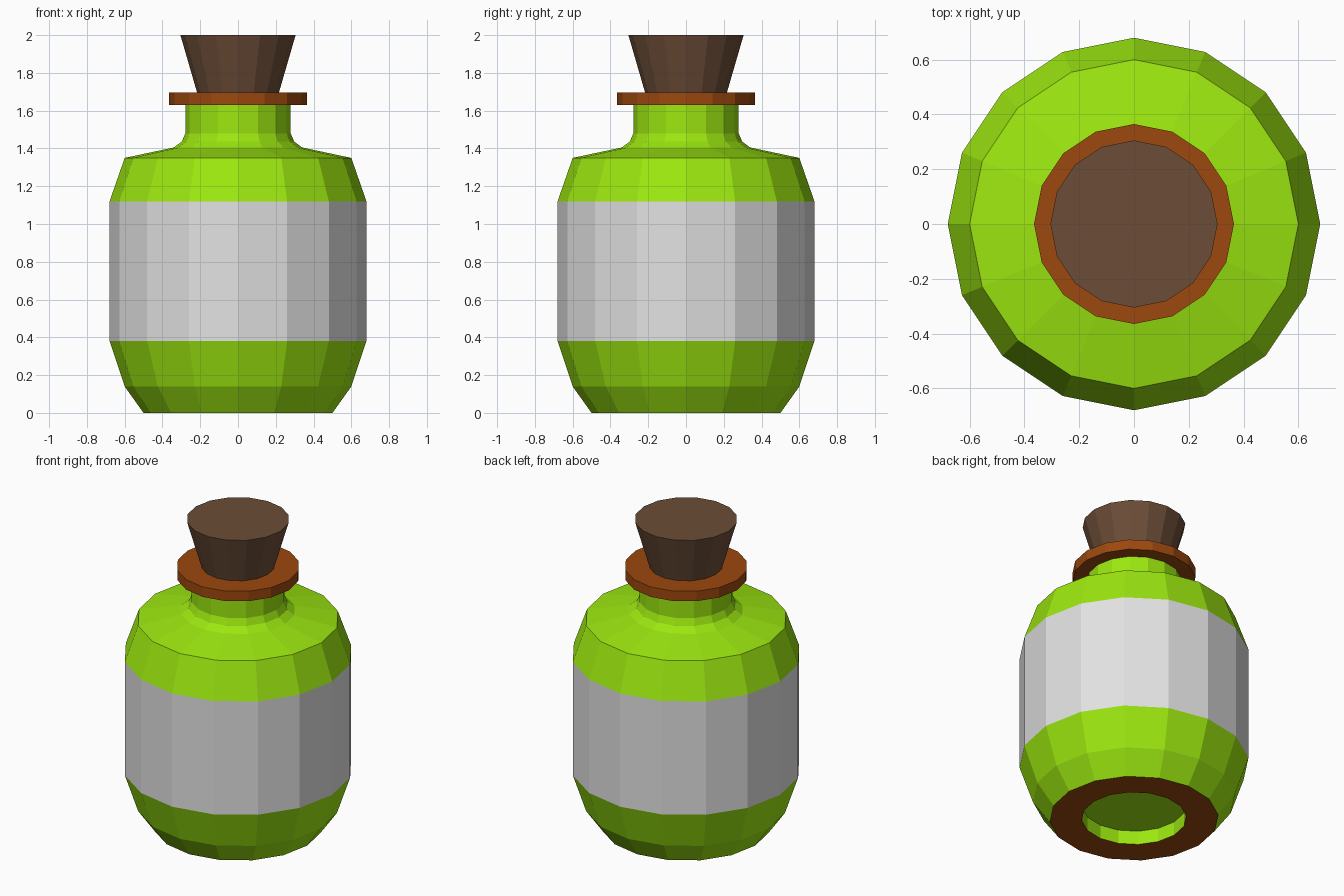
import bpy, bmesh, math

if "Cube" in bpy.data.objects:
    bpy.data.objects.remove(bpy.data.objects["Cube"])

SIDES = 16


def material(name, rgb):
    """Flat colour from 0-255 sRGB values."""
    def lin(c):
        c /= 255
        return c / 12.92 if c <= 0.04045 else ((c + 0.055) / 1.055) ** 2.4
    m = bpy.data.materials.new(name)
    m.diffuse_color = (*[lin(c) for c in rgb], 1)
    m.use_nodes = True
    m.node_tree.nodes["Principled BSDF"].inputs["Base Color"].default_value = m.diffuse_color
    return m


green = material("green glass", (158, 234, 16))
white = material("label white", (226, 226, 226))
rust = material("rust brown", (156, 72, 14))
brown = material("cork brown", (108, 77, 55))


def lathe(name, profile, mats, band_mats=None):
    """Turn (radius, z) points around z, capping both ends.
    band_mats maps a band number to a material slot."""
    bm = bmesh.new()
    rings = []
    for r, z in profile:
        rings.append([bm.verts.new((r * math.cos(2 * math.pi * i / SIDES),
                                    r * math.sin(2 * math.pi * i / SIDES), z))
                      for i in range(SIDES)])
    for b, (lo, hi) in enumerate(zip(rings, rings[1:])):
        for i in range(SIDES):
            j = (i + 1) % SIDES
            f = bm.faces.new((lo[i], lo[j], hi[j], hi[i]))
            f.material_index = (band_mats or {}).get(b, 0)
    bm.faces.new(rings[0][::-1])
    bm.faces.new(rings[-1])
    bmesh.ops.recalc_face_normals(bm, faces=bm.faces[:])
    me = bpy.data.meshes.new(name)
    bm.to_mesh(me)
    bm.free()
    for m in mats:
        me.materials.append(m)
    ob = bpy.data.objects.new(name, me)
    bpy.context.collection.objects.link(ob)
    return ob


# Bottle: recessed base, brown foot ring, white label band, shoulder and neck
lathe("bottle",
      [(0.31, 0.09), (0.31, 0), (0.50, 0), (0.60, 0.14), (0.68, 0.38),
       (0.68, 1.12), (0.60, 1.35), (0.34, 1.405), (0.297, 1.437),
       (0.279, 1.48), (0.279, 1.63)],
      [green, white, rust], {1: 2, 4: 1})

# Collar around the mouth
lathe("collar", [(0.365, 1.63), (0.365, 1.695)], [rust])

# Tapered stopper
lathe("stopper", [(0.215, 1.69), (0.305, 2.0)], [brown])
